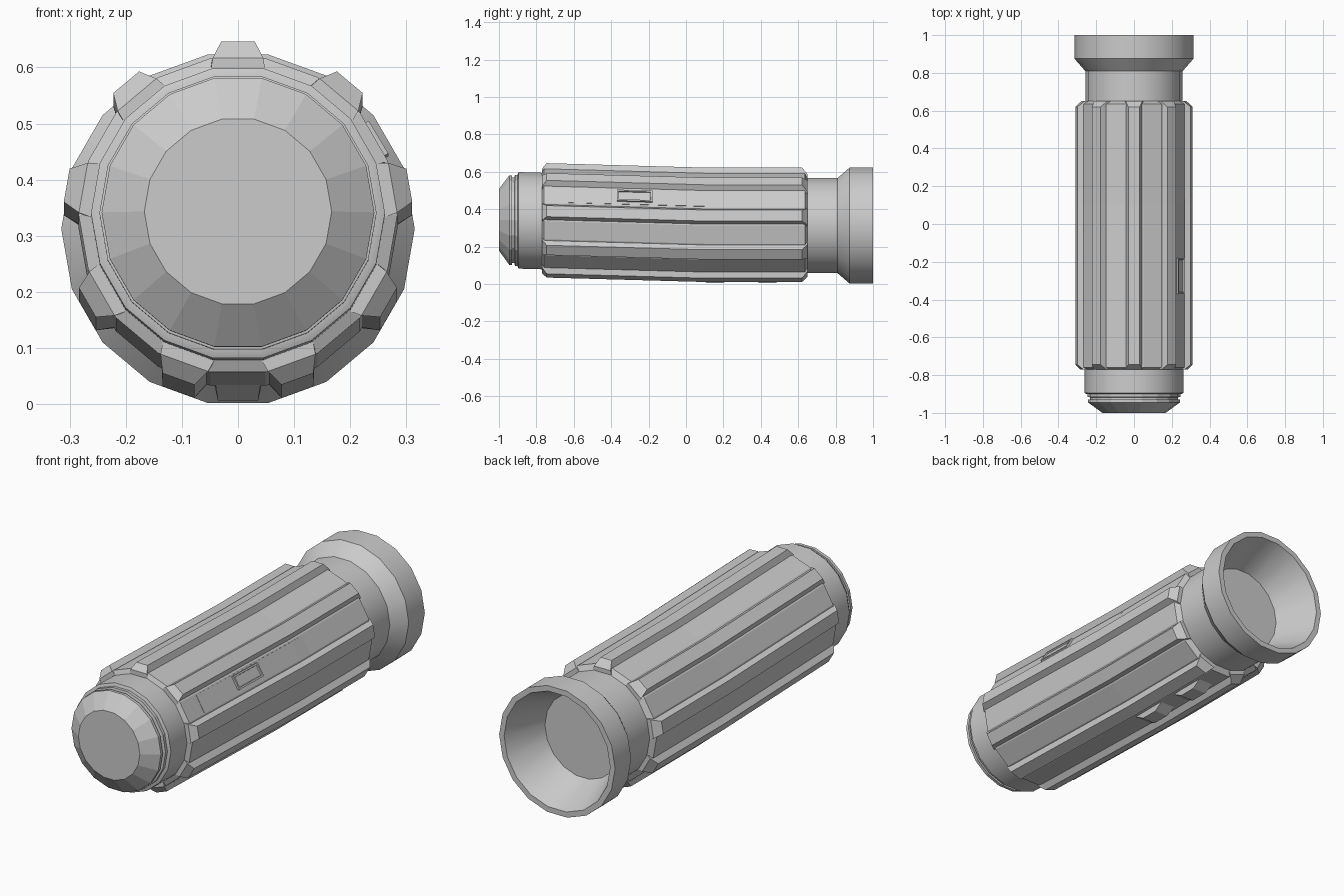
import bpy, bmesh
from math import sin, cos, radians, pi
from mathutils import Vector, Matrix

cube = bpy.data.objects.get("Cube")
if cube:
    bpy.data.objects.remove(cube, do_unlink=True)

grey = bpy.data.materials.new("plain grey")
grey.use_nodes = True
colour = (0.6, 0.6, 0.6, 1)
grey.diffuse_color = colour
grey.node_tree.nodes["Principled BSDF"].inputs["Base Color"].default_value = colour

SIDES = 18
BEND = 0.1


def axis_z(y):
    """Height of the centre line: level at the back, rising gently to the front."""
    return 0.3125 + max(0, BEND - y) * 0.028


def place(y, angle, radius, offset=0):
    """Point at a radius and a tangential offset around the centre line."""
    a = radians(angle)
    return Vector((radius * cos(a) - offset * sin(a), y,
                   axis_z(y) + radius * sin(a) + offset * cos(a)))


def finish(name, bm, smooth=False):
    bmesh.ops.remove_doubles(bm, verts=bm.verts, dist=1e-5)
    bmesh.ops.recalc_face_normals(bm, faces=bm.faces)
    mesh = bpy.data.meshes.new(name)
    bm.to_mesh(mesh)
    bm.free()
    mesh.materials.append(grey)
    obj = bpy.data.objects.new(name, mesh)
    bpy.context.collection.objects.link(obj)
    if smooth:
        bpy.ops.object.select_all(action="DESELECT")
        obj.select_set(True)
        bpy.context.view_layer.objects.active = obj
        bpy.ops.object.shade_smooth_by_angle(angle=radians(25))
    return obj


def loft(name, sections, smooth=False, bm=None):
    """Skin closed sections of equal point count and cap both ends."""
    own = bm is None
    bm = bm or bmesh.new()
    rings = [[bm.verts.new(p) for p in s] for s in sections]
    n = len(rings[0])
    for a, b in zip(rings, rings[1:]):
        for i in range(n):
            j = (i + 1) % n
            bm.faces.new((a[i], a[j], b[j], b[i]))
    bm.faces.new(rings[0])
    bm.faces.new(rings[-1])
    if own:
        return finish(name, bm, smooth)


def turned(name, profile, smooth=False):
    """Turn a list of (y, radius) around the centre line."""
    return loft(name, [[place(y, i * 360 / SIDES, r) for i in range(SIDES)]
                       for y, r in profile], smooth)


def bar(bm, angle, stations):
    """Trapezoid bar along the body: (y, inner r, outer r, base half, top half)."""
    loft("", [[place(y, angle, r0, -w0), place(y, angle, r1, -w1),
               place(y, angle, r1, w1), place(y, angle, r0, w0)]
              for y, r0, r1, w0, w1 in stations], bm=bm)


# Front cap, collar and grip core
turned("front_cap", [(-1, 0.167), (-0.945, 0.243), (-0.93, 0.243), (-0.93, 0.2)])
turned("cap_ring", [(-0.932, 0.232), (-0.918, 0.232), (-0.915, 0.247), (-0.9, 0.247), (-0.89, 0.22)])
turned("front_collar", [(-0.9, 0.25), (-0.895, 0.262), (-0.76, 0.262)], True)
turned("grip_core", [(-0.77, 0.262), (-0.76, 0.284), (BEND, 0.284), (0.635, 0.284), (0.65, 0.258)])

# Nine raised ribs with sloping ends
ribs = bmesh.new()
for k in range(9):
    bar(ribs, 90 + 40 * k, [(-0.77, 0.25, 0.28, 0.05, 0.045), (-0.745, 0.25, 0.31, 0.053, 0.03),
                            (BEND, 0.25, 0.31, 0.053, 0.03), (0.62, 0.25, 0.31, 0.053, 0.03),
                            (0.65, 0.25, 0.275, 0.05, 0.045)])
finish("grip_ribs", ribs)

# Rear neck, flared head with a hollow reflector
turned("rear_neck", [(0.64, 0.258), (0.8, 0.258)], True)
turned("head", [(0.72, 0.24), (0.75, 0.258), (0.81, 0.258), (0.875, 0.315),
                (1, 0.315), (1, 0.288), (0.76, 0.19)], True)

# Side button: thin panel, framed plate with an inset centre
panel = bmesh.new()
bar(panel, 30, [(-0.64, 0.26, 0.281, 0.044, 0.044), (BEND, 0.26, 0.283, 0.044, 0.044),
                (0.18, 0.26, 0.28, 0.044, 0.044)])
finish("side_panel", panel)

button = bmesh.new()
bar(button, 31, [(-0.37, 0.26, 0.292, 0.034, 0.034), (-0.18, 0.26, 0.292, 0.034, 0.034)])
button.normal_update()
bmesh.ops.recalc_face_normals(button, faces=button.faces)
outward = Vector((cos(radians(31)), 0, sin(radians(31))))
top = max(button.faces, key=lambda f: f.normal.dot(outward))
bmesh.ops.inset_region(button, faces=[top], thickness=0.012, depth=0)
bmesh.ops.inset_region(button, faces=[top], thickness=0.002, depth=-0.007)
finish("side_button", button)

# Underside catch: two wedge pads in the bottom groove
catch = bmesh.new()
for start, end in ((0.06, 0.25), (0.34, 0.53)):
    bar(catch, 270, [(start, 0.26, 0.279, 0.046, 0.04), (start + 0.05, 0.26, 0.306, 0.046, 0.036),
                     (end - 0.05, 0.26, 0.306, 0.046, 0.036), (end, 0.26, 0.279, 0.046, 0.04)])
finish("underside_catch", catch)
